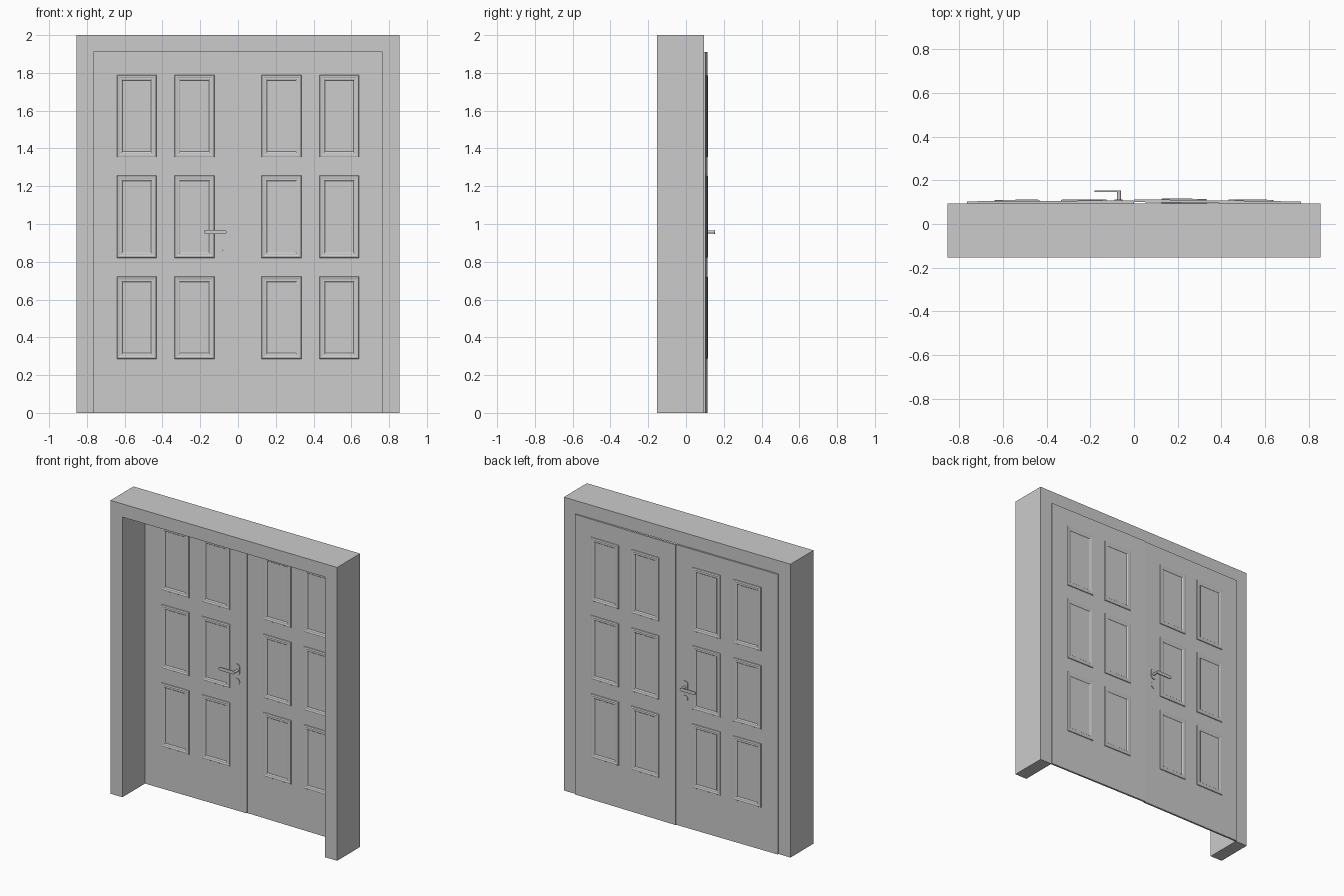
import bpy, bmesh, math
from mathutils import Matrix, Vector

if "Cube" in bpy.data.objects:
    bpy.data.objects.remove(bpy.data.objects["Cube"])

H, W = 1.91, 0.765          # leaf height, leaf width
T = 0.013                   # leaf thickness


def finish(bm, name, matrix=None, smooth=False):
    bmesh.ops.recalc_face_normals(bm, faces=bm.faces)
    me = bpy.data.meshes.new(name)
    bm.to_mesh(me)
    bm.free()
    ob = bpy.data.objects.new(name, me)
    bpy.context.collection.objects.link(ob)
    if matrix is not None:
        ob.matrix_world = matrix
    if smooth:
        bpy.ops.object.select_all(action='DESELECT')
        bpy.context.view_layer.objects.active = ob
        ob.select_set(True)
        bpy.ops.object.shade_smooth_by_angle(angle=math.radians(40))
    return ob


def add_prism(bm, pts, y0, y1):
    """Extrude an x-z outline from y0 to y1."""
    face = bm.faces.new([bm.verts.new((x, y0, z)) for x, z in pts])
    ext = bmesh.ops.extrude_face_region(bm, geom=[face])['geom']
    vs = [v for v in ext if isinstance(v, bmesh.types.BMVert)]
    bmesh.ops.translate(bm, verts=vs, vec=(0, y1 - y0, 0))


def capsule(a, b, r, n=12):
    """Rounded outline around the segment a-b in x-z."""
    a, b = Vector(a), Vector(b)
    d = b - a
    base = math.atan2(d.y, d.x)
    pts = []
    for c, start in ((b, base - math.pi / 2), (a, base + math.pi / 2)):
        for i in range(n + 1):
            t = start + math.pi * i / n
            pts.append((c.x + r * math.cos(t), c.y + r * math.sin(t)))
    return pts


def add_moulding(bm, x0, x1, z0, z1, face_y, side):
    """Rectangular ridge lying on a leaf face; side is +1 back, -1 front."""
    profile = [(0, -0.001), (0.003, 0.004), (0.010, 0.006), (0.016, 0.004),
               (0.024, 0.004), (0.028, 0.002), (0.031, -0.001)]
    rings = []
    for d, h in profile:
        y = face_y + side * h
        rings.append([bm.verts.new((x, y, z)) for x, z in
                      ((x0 + d, z0 + d), (x1 - d, z0 + d), (x1 - d, z1 - d), (x0 + d, z1 - d))])
    for a, b in zip(rings, rings[1:]):
        for i in range(4):
            j = (i + 1) % 4
            bm.faces.new((a[i], a[j], b[j], b[i]))


# Door surround
bm = bmesh.new()
add_prism(bm, [(-0.855, 0), (-W, 0), (-W, H), (W, H), (W, 0),
               (0.855, 0), (0.855, 2), (-0.855, 2)], -0.153, 0.095)
finish(bm, "door_frame")

# Two leaves, each slightly ajar about its hinge
leaf_matrix = {}
for side, label, hinge_y, angle in ((-1, "left", 0.104, 0.005), (1, "right", 0.103, -0.0135)):
    m = Matrix.Translation((side * W, hinge_y, 0)) @ Matrix.Rotation(angle, 4, 'Z') \
        @ Matrix.Translation((-side * W, 0, 0))
    leaf_matrix[label] = m
    bm = bmesh.new()
    lo, hi = sorted((0, side * W))
    add_prism(bm, [(lo, 0), (hi, 0), (hi, H), (lo, H)], -T, 0)
    finish(bm, label + "_leaf", m)

    # Six panel mouldings on both faces
    bm = bmesh.new()
    for near, far in ((0.124, 0.336), (0.431, 0.642)):
        x0, x1 = sorted((side * near, side * far))
        for z0 in (0.286, 0.820, 1.353):
            add_moulding(bm, x0, x1, z0, z0 + 0.437, 0, 1)
            add_moulding(bm, x0, x1, z0, z0 + 0.437, -T, -1)
    finish(bm, label + "_panel_mouldings", m)

# Lever handles with plates on both faces of the left leaf
for label, base, s in (("back", 0, 1), ("front", -T, -1)):
    m = leaf_matrix["left"]
    bm = bmesh.new()
    add_prism(bm, capsule((-0.071, 0.945), (-0.071, 0.982), 0.019), base, base + s * 0.004)
    add_prism(bm, capsule((-0.071, 0.876), (-0.071, 0.884), 0.018), base, base + s * 0.004)
    finish(bm, label + "_handle_plates", m, True)

    bm = bmesh.new()
    add_prism(bm, capsule((-0.069, 0.958), (-0.068, 0.958), 0.008), base, base + s * 0.046)
    finish(bm, label + "_handle_spindle", m, True)

    bm = bmesh.new()
    add_prism(bm, capsule((-0.170, 0.958), (-0.072, 0.958), 0.011), base + s * 0.040, base + s * 0.047)
    finish(bm, label + "_handle_lever", m, True)
